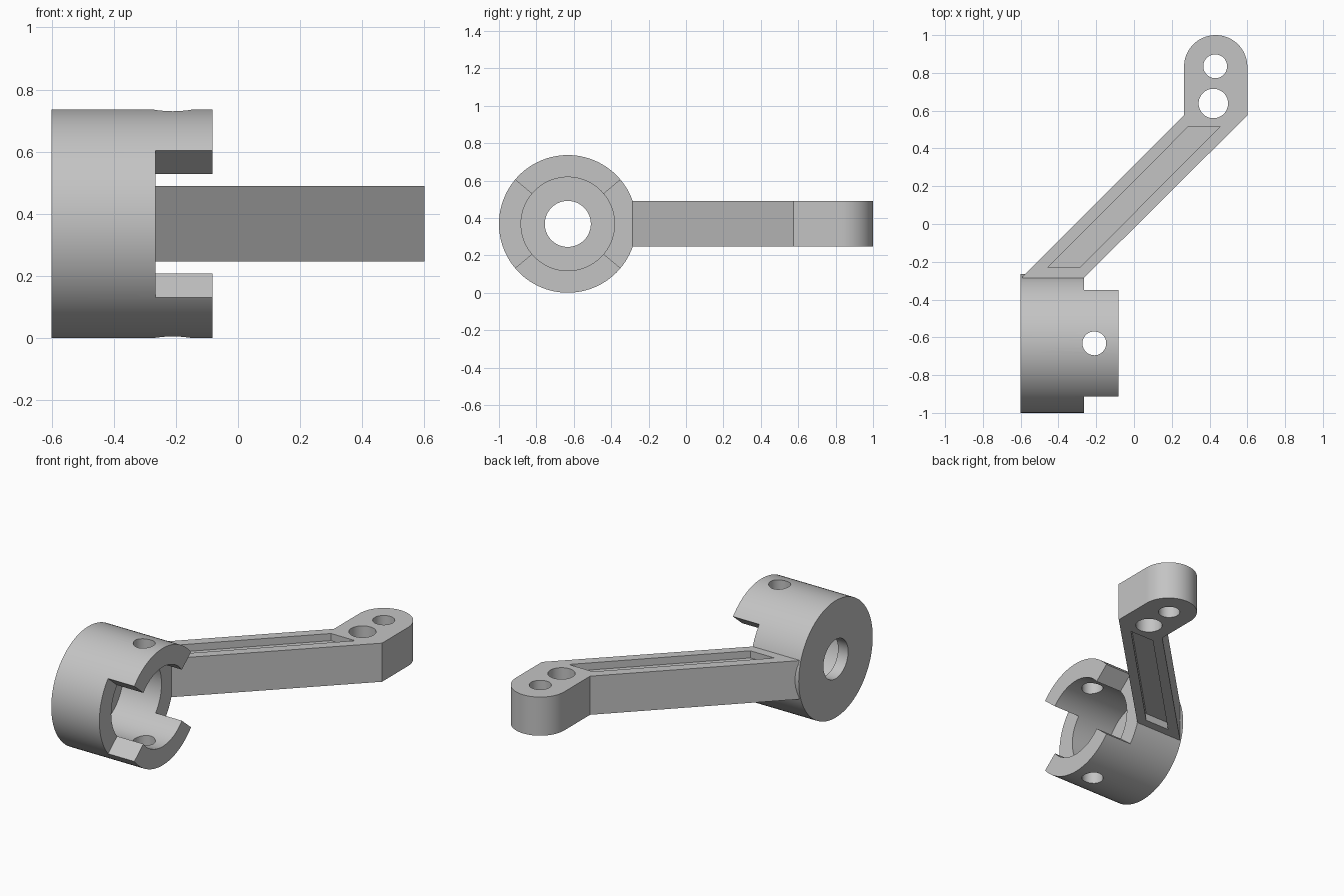
import bpy, bmesh
from math import sin, cos, pi, radians
from mathutils import Matrix, Vector

if "Cube" in bpy.data.objects:
    bpy.data.objects.remove(bpy.data.objects["Cube"], do_unlink=True)

grey = bpy.data.materials.new("light grey")
grey.use_nodes = True
grey.diffuse_color = (0.55, 0.55, 0.55, 1)
grey.node_tree.nodes["Principled BSDF"].inputs["Base Color"].default_value = (0.55, 0.55, 0.55, 1)

AXIS_Y, AXIS_Z, R_OUT, R_BORE = -0.632, 0.368, 0.368, 0.25
BACK, SHOULDER, TAB_END = -0.6, -0.265, -0.082
ARM_LOW, ARM_HIGH = 0.247, 0.49


def prism(name, outline, low, high, along_x=False):
    """Extrude an outline along z, or along x with the outline in (y, z)."""
    bm = bmesh.new()
    place = (lambda a, b, h: (h, a, b)) if along_x else (lambda a, b, h: (a, b, h))
    face = bm.faces.new([bm.verts.new(place(a, b, low)) for a, b in outline])
    ext = bmesh.ops.extrude_face_region(bm, geom=[face])
    moved = [g for g in ext["geom"] if isinstance(g, bmesh.types.BMVert)]
    bmesh.ops.translate(bm, verts=moved, vec=place(0, 0, high - low))
    bmesh.ops.recalc_face_normals(bm, faces=bm.faces)
    mesh = bpy.data.meshes.new(name)
    bm.to_mesh(mesh)
    bm.free()
    mesh.materials.append(grey)
    obj = bpy.data.objects.new(name, mesh)
    bpy.context.collection.objects.link(obj)
    return obj


def arc(cx, cy, r, start=0, end=360, n=96):
    steps = n if end - start == 360 else n + 1
    angles = [radians(start + (end - start) * i / n) for i in range(steps)]
    return [(cx + r * cos(a), cy + r * sin(a)) for a in angles]


def activate(obj):
    bpy.ops.object.select_all(action="DESELECT")
    obj.select_set(True)
    bpy.context.view_layer.objects.active = obj


def carve(obj, cutters):
    """Subtract every cutter, then shade the curved walls smooth."""
    activate(obj)
    for cutter in cutters:
        cutter.hide_render = True
        mod = obj.modifiers.new("cut", "BOOLEAN")
        mod.operation, mod.solver, mod.object = "DIFFERENCE", "EXACT", cutter
        bpy.ops.object.modifier_apply(modifier=mod.name)
        bpy.data.objects.remove(cutter, do_unlink=True)
    bpy.ops.object.shade_smooth_by_angle(angle=radians(30))


# Round socket with a bore, a rear hole, two tabs and a cross pin hole
socket = prism("socket", arc(AXIS_Y, AXIS_Z, R_OUT), BACK, TAB_END, True)
cuts = [
    prism("bore_cutter", arc(AXIS_Y, AXIS_Z, R_BORE), BACK + 0.07, 0.2, True),
    prism("rear_hole_cutter", arc(AXIS_Y, AXIS_Z, 0.123), -0.8, -0.4, True),
    prism("pin_hole_cutter", arc(-0.21, AXIS_Y, 0.063, n=48), -0.2, 1),
]
for middle in (0, 180):
    wedge = [(AXIS_Y, AXIS_Z)] + arc(AXIS_Y, AXIS_Z, 0.6, middle - 40, middle + 40, 8)
    cuts.append(prism("notch_cutter", wedge, SHOULDER, 0.2, True))
carve(socket, cuts)

# Slanted arm with a rounded end, its foot buried in the socket wall
outline = [(-0.59, -0.32), (-0.59, -0.28), (0.265, 0.575)]
outline += arc(0.4325, 0.8325, 0.1675, 0, 180, 48)[::-1]
outline += [(0.6, 0.575), (-0.265, -0.285), (-0.27, -0.32)]
arm = prism("arm", outline, ARM_LOW, ARM_HIGH)

# Shallow pockets above and below, and two holes in the rounded end
pocket = [(-0.455, -0.23), (-0.287, -0.23), (0.455, 0.515), (0.287, 0.515)]
DEPTH = 0.045
carve(arm, [
    prism("top_pocket_cutter", pocket, ARM_HIGH - DEPTH, 0.7),
    prism("bottom_pocket_cutter", pocket, 0, ARM_LOW + DEPTH),
    prism("small_hole_cutter", arc(0.43, 0.835, 0.063, n=48), 0, 1),
    prism("large_hole_cutter", arc(0.42, 0.638, 0.078, n=48), 0, 1),
])
